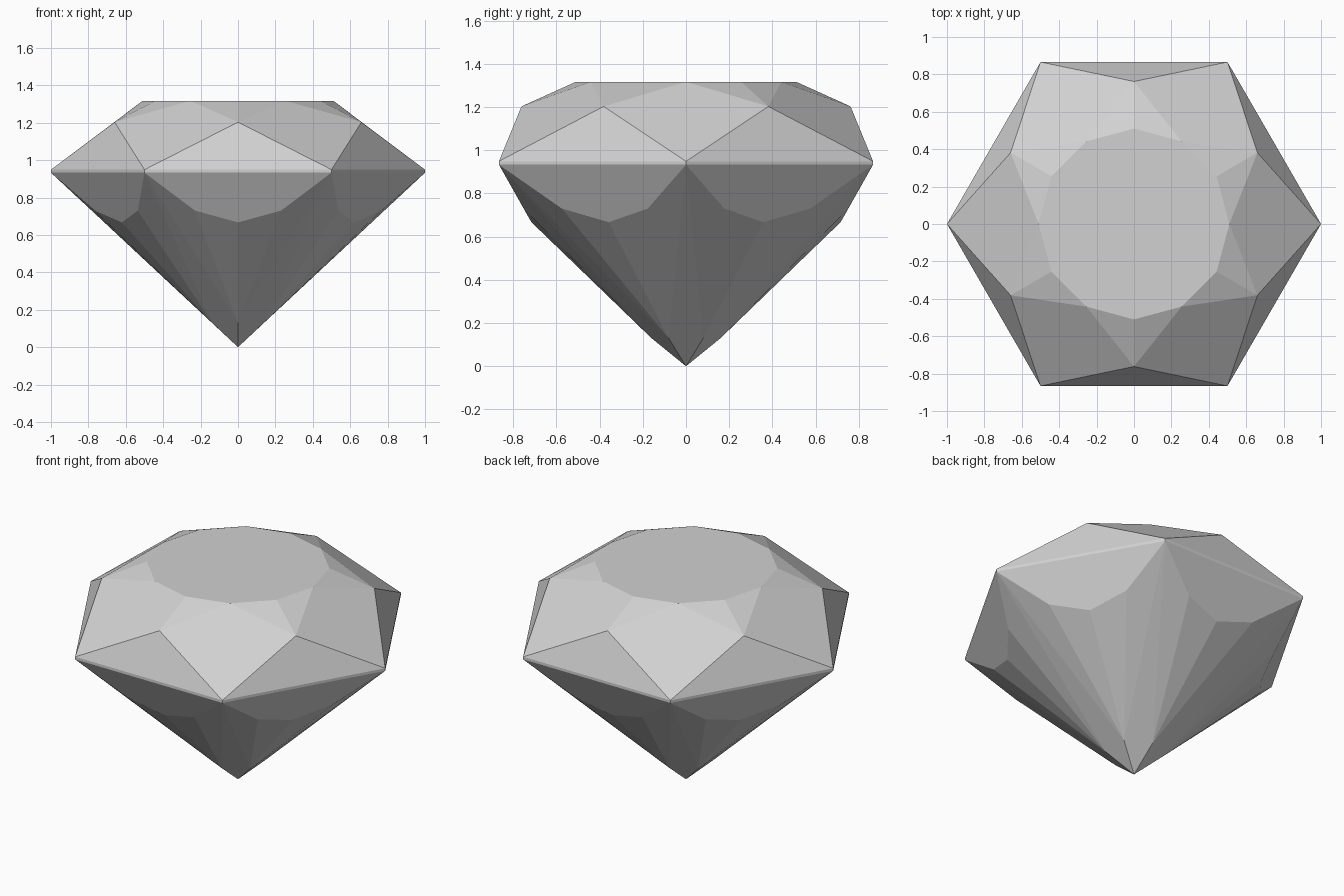
import bpy
import bmesh
from math import sin, cos, radians

cube = bpy.data.objects.get("Cube")
if cube:
    bpy.data.objects.remove(cube, do_unlink=True)

SIDES = 6
STEP = 360 / SIDES

bm = bmesh.new()


def ring(radius, z, offset=0.0, count=SIDES):
    """Ring of vertices; offset is the angle of the first one in degrees."""
    angles = [radians(offset + i * 360 / count) for i in range(count)]
    return [bm.verts.new((radius * cos(a), radius * sin(a), z)) for a in angles]


# Crown rings
table = ring(0.51, 1.317, count=2 * SIDES)
crown = ring(0.762, 1.203, STEP / 2)
# Thin girdle band
girdle_top = ring(1.0, 0.949)
girdle_low = ring(1.0, 0.933)
# Pavilion rings and the bottom point
shoulder_a = ring(0.786, 0.73, STEP / 2 - 17)
shoulder_b = ring(0.786, 0.73, STEP / 2 + 17)
belly = ring(0.716, 0.667, STEP / 2)
tip_ring = ring(0.16, 0.13, STEP / 2)
culet = bm.verts.new((0, 0, 0))

# Flat table on top
bm.faces.new(table)

for i in range(SIDES):
    j = (i + 1) % SIDES
    t0, t1, t2 = table[2 * i], table[2 * i + 1], table[2 * j]
    facets = [
        # Crown: star pair, main kite, girdle triangle
        (crown[i], t1, t0),
        (crown[i], t2, t1),
        (girdle_top[i], crown[i], t0, crown[i - 1]),
        (girdle_top[i], girdle_top[j], crown[i]),
        # Girdle band
        (girdle_low[i], girdle_low[j], girdle_top[j], girdle_top[i]),
        # Pavilion: upper facet, four slivers, main kite
        (girdle_low[j], girdle_low[i], shoulder_a[i], belly[i], shoulder_b[i]),
        (girdle_low[i], tip_ring[i], shoulder_a[i]),
        (shoulder_a[i], tip_ring[i], belly[i]),
        (belly[i], tip_ring[i], shoulder_b[i]),
        (shoulder_b[i], tip_ring[i], girdle_low[j]),
        (girdle_low[i], tip_ring[i - 1], culet, tip_ring[i]),
    ]
    for facet in facets:
        bm.faces.new(facet)

bmesh.ops.recalc_face_normals(bm, faces=bm.faces[:])

mesh = bpy.data.meshes.new("cut_gem")
bm.to_mesh(mesh)
bm.free()
gem = bpy.data.objects.new("cut_gem", mesh)
bpy.context.collection.objects.link(gem)

# Single pale grey colour
grey = bpy.data.materials.new("pale_grey")
grey.use_nodes = True
colour = (0.64, 0.64, 0.64, 1)
grey.diffuse_color = colour
for node in grey.node_tree.nodes:
    if node.type == "BSDF_PRINCIPLED":
        node.inputs["Base Color"].default_value = colour
mesh.materials.append(grey)
